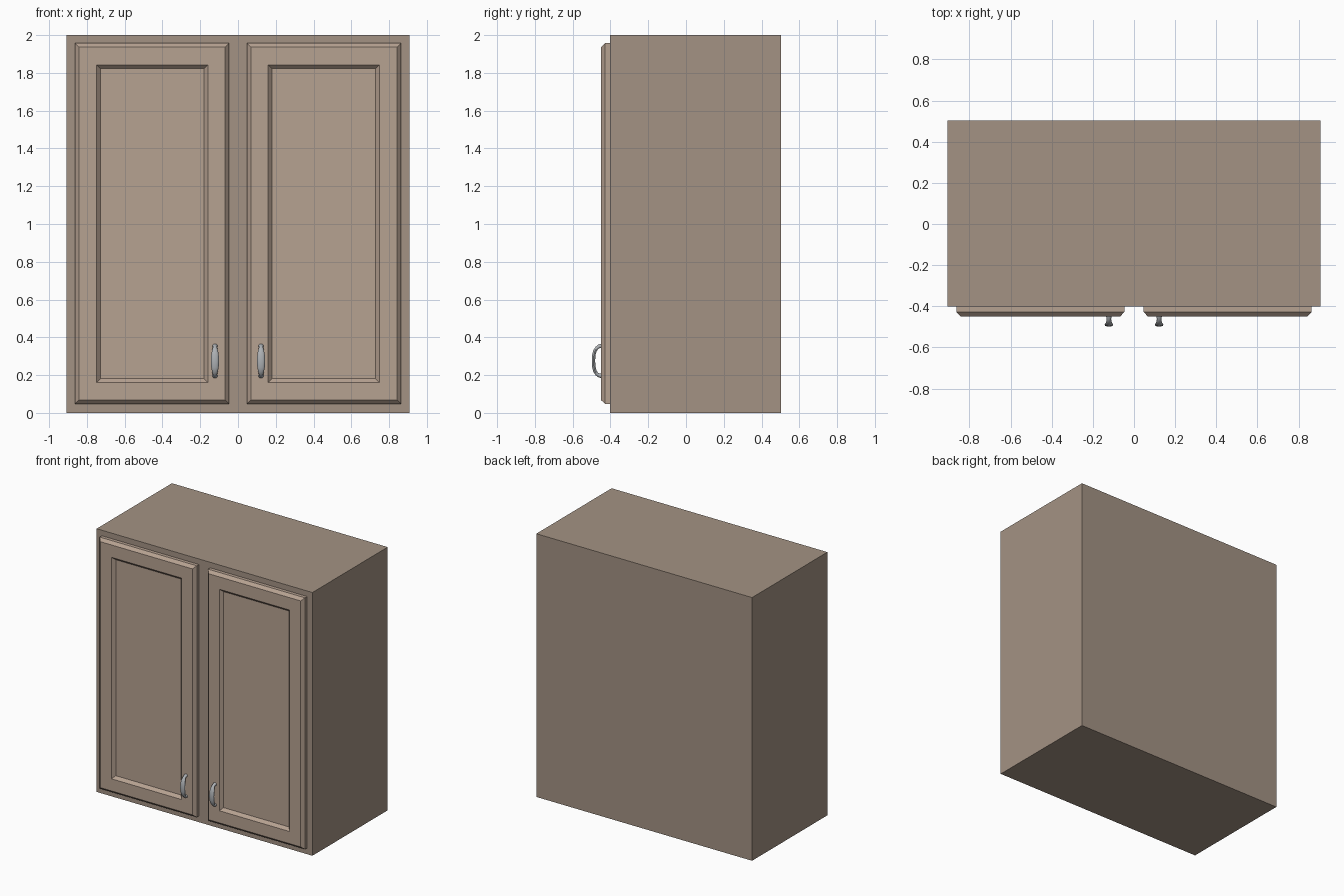
import bpy, bmesh, math
from mathutils import Vector

if "Cube" in bpy.data.objects:
    bpy.data.objects.remove(bpy.data.objects["Cube"])


def material(name, color):
    m = bpy.data.materials.new(name)
    m.diffuse_color = (*color, 1)
    m.use_nodes = True
    m.node_tree.nodes["Principled BSDF"].inputs["Base Color"].default_value = m.diffuse_color
    return m


def make_object(name, bm, mat=None):
    bmesh.ops.recalc_face_normals(bm, faces=bm.faces)
    me = bpy.data.meshes.new(name)
    bm.to_mesh(me)
    bm.free()
    ob = bpy.data.objects.new(name, me)
    bpy.context.collection.objects.link(ob)
    if mat:
        me.materials.append(mat)
    return ob


def loft(name, rings, mat=None):
    """Skin a list of equal-length point rings and cap both ends."""
    bm = bmesh.new()
    loops = [[bm.verts.new(p) for p in ring] for ring in rings]
    for a, b in zip(loops, loops[1:]):
        n = len(a)
        for i in range(n):
            j = (i + 1) % n
            bm.faces.new((a[i], a[j], b[j], b[i]))
    bm.faces.new(loops[0])
    bm.faces.new(loops[-1])
    return make_object(name, bm, mat)


def rect(x0, x1, z0, z1, inset, y):
    x0, x1, z0, z1 = x0 + inset, x1 - inset, z0 + inset, z1 - inset
    return [(x0, y, z0), (x1, y, z0), (x1, y, z1), (x0, y, z1)]


wood = material("wood_body", (0.37, 0.29, 0.23))
door_wood = material("wood_door", (0.47, 0.36, 0.285))
metal = material("metal", (0.42, 0.44, 0.46))

# Cabinet body
body = (-0.907, 0.907, 0.0, 2.0)
loft("cabinet_body", [rect(*body, 0, -0.402), rect(*body, 0, 0.502)], wood)

# Handle stations along half the bow: y, z offset, half width, half thickness
HALF = [(-0.449, 0.079, 0.014, 0.012),
        (-0.460, 0.077, 0.011, 0.010),
        (-0.472, 0.069, 0.012, 0.009),
        (-0.482, 0.054, 0.016, 0.009),
        (-0.488, 0.032, 0.020, 0.009)]
STATIONS = HALF + [(-0.490, 0.0, 0.021, 0.009)] + \
    [(y, -z, w, t) for y, z, w, t in reversed(HALF)]
SIDES = 12


def handle(name, cx, cz):
    rings = []
    last = len(STATIONS) - 1
    for i, (y, z, w, t) in enumerate(STATIONS):
        a, b = STATIONS[max(i - 1, 0)], STATIONS[min(i + 1, last)]
        tangent = Vector((0, b[0] - a[0], b[1] - a[1])).normalized()
        if i in (0, last):
            tangent = Vector((0, -1 if i == 0 else 1, 0))
        normal = tangent.cross(Vector((1, 0, 0)))
        ring = []
        for k in range(SIDES):
            ang = 2 * math.pi * k / SIDES
            ring.append(Vector((cx, y, cz + z)) + Vector((w * math.cos(ang), 0, 0))
                        + normal * t * math.sin(ang))
        rings.append(ring)
    ob = loft(name, rings, metal)
    bpy.ops.object.select_all(action='DESELECT')
    ob.select_set(True)
    bpy.context.view_layer.objects.active = ob
    bpy.ops.object.shade_smooth_by_angle(angle=math.radians(40))


for side, s in (("left", -1), ("right", 1)):
    # Door: chamfered outer edge, frame, sloped recess, flat panel
    outer = (*sorted((s * 0.047, s * 0.863)), 0.047, 1.958)
    inner = (*sorted((s * 0.158, s * 0.749)), 0.160, 1.843)
    loft(side + "_door", [
        rect(*outer, 0, -0.402),
        rect(*outer, 0, -0.428),
        rect(*outer, 0.021, -0.450),
        rect(*inner, 0, -0.450),
        rect(*inner, 0.021, -0.428),
    ], door_wood)
    # Bow handle near the lower meeting corner
    handle(side + "_handle", s * 0.122, 0.275)
